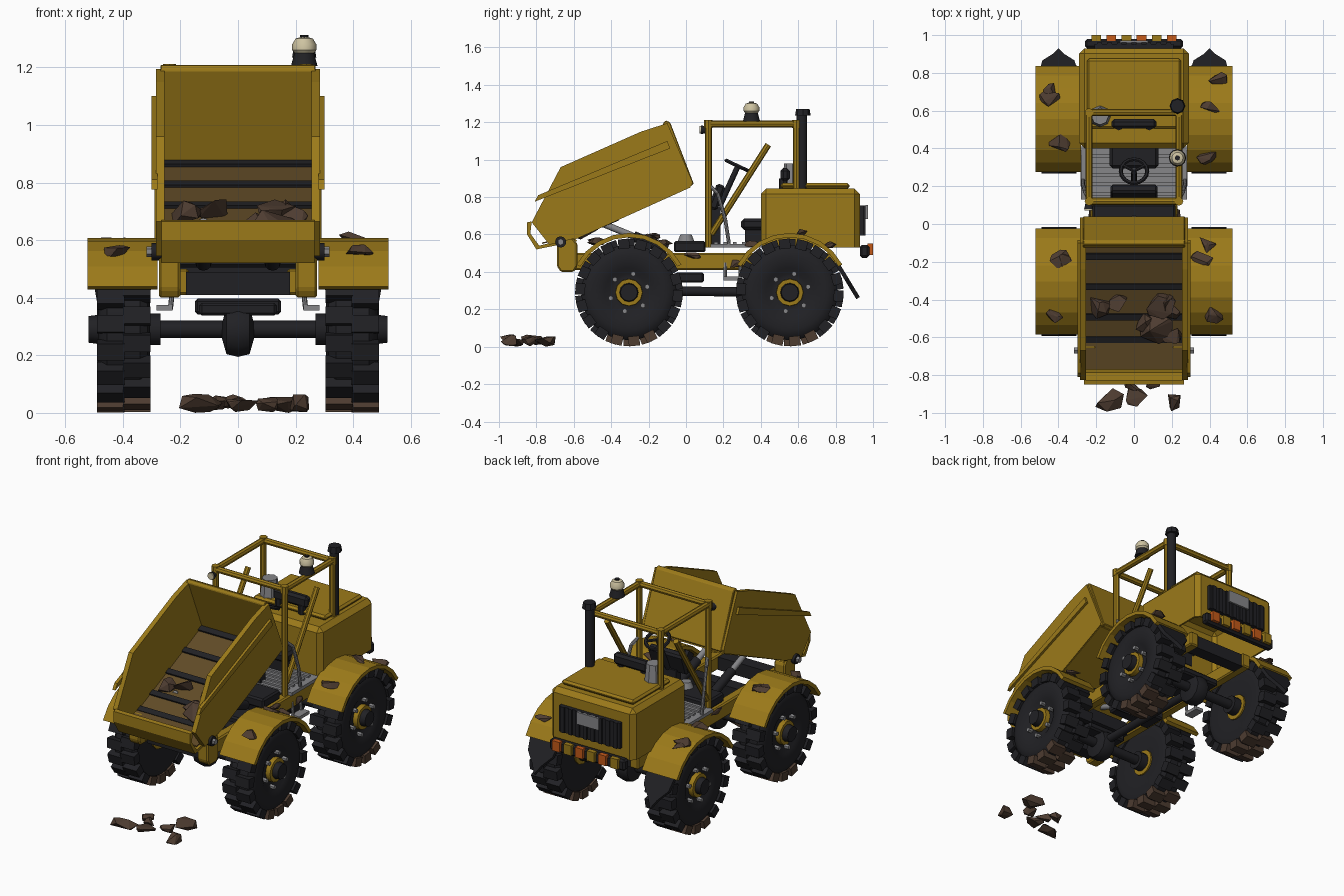
import bpy, bmesh, math, random
from mathutils import Vector, Matrix, Euler

if "Cube" in bpy.data.objects:
    bpy.data.objects.remove(bpy.data.objects["Cube"])

random.seed(4)

def material(name, rgb):
    m = bpy.data.materials.new(name)
    m.diffuse_color = (*rgb, 1)
    m.use_nodes = True
    m.node_tree.nodes["Principled BSDF"].inputs["Base Color"].default_value = m.diffuse_color
    return m

YEL = material("yellow_paint", (0.33, 0.195, 0.01))
BLK = material("black_rubber", (0.015, 0.015, 0.018))
MUD = material("mud", (0.075, 0.045, 0.03))
RUST = material("worn_floor", (0.12, 0.07, 0.02))
ORG = material("orange_lens", (0.55, 0.1, 0.01))
CRM = material("cream_lens", (0.62, 0.55, 0.36))
GRY = material("grey_metal", (0.24, 0.24, 0.25))

def finish(name, bm, mat, smooth=False, bevel=0):
    bmesh.ops.recalc_face_normals(bm, faces=bm.faces)
    me = bpy.data.meshes.new(name)
    bm.to_mesh(me)
    bm.free()
    ob = bpy.data.objects.new(name, me)
    bpy.context.collection.objects.link(ob)
    me.materials.append(mat)
    if bevel:
        b = ob.modifiers.new("bevel", 'BEVEL')
        b.width, b.segments, b.limit_method = bevel, 1, 'ANGLE'
    if smooth:
        bpy.ops.object.select_all(action='DESELECT')
        ob.select_set(True)
        bpy.context.view_layer.objects.active = ob
        bpy.ops.object.shade_smooth_by_angle(angle=math.radians(35))
    return ob

def box(name, c, s, mat, rx=0, bevel=0):
    bm = bmesh.new()
    bmesh.ops.create_cube(bm, size=1, matrix=Matrix.LocRotScale(Vector(c), Euler((rx, 0, 0)), Vector(s)))
    return finish(name, bm, mat, bevel=bevel)

def rod(name, p, q, r, mat, r2=None, n=12):
    p, q = Vector(p), Vector(q)
    d = q - p
    bm = bmesh.new()
    m = Matrix.Translation((p + q) / 2) @ d.to_track_quat('Z', 'Y').to_matrix().to_4x4()
    bmesh.ops.create_cone(bm, cap_ends=True, segments=n, radius1=r, radius2=r if r2 is None else r2,
                          depth=d.length, matrix=m)
    return finish(name, bm, mat, smooth=n > 8)

def pipe(name, pts, r, mat):
    for i in range(len(pts) - 1):
        rod(f"{name}_{i}", pts[i], pts[i + 1], r, mat, n=8)

def prism(name, prof, x0, x1, mat, bevel=0):
    """Extrude a (y, z) outline from x0 to x1."""
    bm = bmesh.new()
    f = bm.faces.new([bm.verts.new((x0, y, z)) for y, z in prof])
    ext = bmesh.ops.extrude_face_region(bm, geom=[f])["geom"]
    bmesh.ops.translate(bm, vec=(x1 - x0, 0, 0), verts=[v for v in ext if isinstance(v, bmesh.types.BMVert)])
    return finish(name, bm, mat, bevel=bevel)

def lathe(name, prof, c, axis, mat, n=32, flip=1):
    """Spin an (r, height) profile around the x or z axis through c."""
    bm = bmesh.new()
    rings = []
    for r, h in prof:
        ring = []
        for i in range(n):
            a = 2 * math.pi * i / n
            u, v = r * math.cos(a), r * math.sin(a)
            ring.append(bm.verts.new(Vector((flip * h, u, v) if axis == 'x' else (u, v, h)) + Vector(c)))
        rings.append(ring)
    for a, b in zip(rings, rings[1:]):
        for i in range(n):
            bm.faces.new((a[i], a[(i + 1) % n], b[(i + 1) % n], b[i]))
    bm.faces.new(rings[0])
    bm.faces.new(rings[-1])
    return finish(name, bm, mat, smooth=True)

def rock(name, c, s):
    bm = bmesh.new()
    for _ in range(11):
        v = Vector([random.gauss(0, 1) for _ in range(3)]).normalized()
        bm.verts.new(Vector(c) + Vector((v.x * s[0], v.y * s[1], v.z * s[2])))
    bmesh.ops.convex_hull(bm, input=bm.verts)
    bmesh.ops.delete(bm, geom=[v for v in bm.verts if not v.link_faces], context='VERTS')
    return finish(name, bm, MUD)

def lugs(name, sx, y):
    for label, muddy, mat in (("", False, BLK), ("_muddy", True, MUD)):
        bm = bmesh.new()
        for row, x in enumerate((0.352, 0.442)):
            for i in range(18):
                a = 2 * math.pi * (i + row * 0.3) / 18
                z = 0.29 - 0.261 * math.cos(a)
                if (z < 0.06) == muddy:
                    m = Matrix.Translation((sx * x, y, 0.29)) @ Matrix.Rotation(a, 4, 'X')
                    m = m @ Matrix.Translation((0, 0, -0.261)) @ Matrix.Diagonal((0.096, 0.06, 0.052, 1))
                    bmesh.ops.create_cube(bm, size=1, matrix=m)
        finish(name + label, bm, mat)

# wheels, fenders and axles
TYRE = [(0.08, 0.33), (0.2, 0.305), (0.235, 0.315), (0.255, 0.34), (0.255, 0.455), (0.235, 0.475),
        (0.2, 0.487), (0.13, 0.475), (0.1, 0.455), (0.08, 0.455)]
for y, end in ((-0.305, "front"), (0.555, "rear")):
    for sx in (-1, 1):
        n = f"{end}_{'left' if sx < 0 else 'right'}"
        lathe(n + "_tyre", TYRE, (0, y, 0.29), 'x', BLK, flip=sx)
        lugs(n + "_tread", sx, y)
        rod(n + "_rim", (sx * 0.32, y, 0.29), (sx * 0.485, y, 0.29), 0.08, YEL, 0.072)
        rod(n + "_hub", (sx * 0.46, y, 0.29), (sx * 0.52, y, 0.29), 0.054, BLK, 0.046)
        for i in range(6):
            a = math.pi * i / 3 + 0.3
            by, bz = y + 0.102 * math.cos(a), 0.29 + 0.102 * math.sin(a)
            rod(n + "_bolt", (sx * 0.45, by, bz), (sx * 0.485, by, bz), 0.014, GRY, n=6)
        arc = [math.radians(28 + 124 * i / 8) for i in range(9)]
        prof = [(y + 0.318 * math.cos(a), 0.29 + 0.318 * math.sin(a)) for a in arc]
        prof += [(y + 0.295 * math.cos(a), 0.29 + 0.295 * math.sin(a)) for a in reversed(arc)]
        prism(n + "_fender", prof, sx * 0.28, sx * 0.522, YEL)
        for _ in range(3):
            a = math.radians(random.uniform(50, 130))
            rock(n + "_mud_clod", (sx * random.uniform(0.36, 0.46), y + 0.322 * math.cos(a), 0.29 + 0.322 * math.sin(a)),
                 (0.06, 0.055, 0.022))
        rod(n + "_axle_flange", (sx * 0.27, y, 0.29), (sx * 0.34, y, 0.29), 0.055, BLK)
    rod(end + "_axle", (-0.3, y, 0.29), (0.3, y, 0.29), 0.03, BLK)
    lathe(end + "_differential", [(0.03, -0.055), (0.085, -0.04), (0.095, 0), (0.085, 0.04), (0.03, 0.055)],
          (0, y, 0.285), 'x', BLK, n=10)
    box(end + "_axle_mount", (0, y, 0.36), (0.27, 0.12, 0.045), BLK, bevel=0.01)
rod("drive_shaft", (0, -0.3, 0.3), (0, 0.55, 0.29), 0.025, BLK)
box("gearbox", (0, 0.02, 0.37), (0.3, 0.15, 0.055), BLK, bevel=0.01)

# pointed mud flaps behind the rear wheels
for sx in (-1, 1):
    bm = bmesh.new()
    outline = [(-0.1, 0), (0.1, 0), (0.085, 0.45), (0.03, 0.75), (0, 1), (-0.03, 0.75), (-0.085, 0.45)]
    bm.faces.new([bm.verts.new((sx * 0.4 + x, 0.805 + 0.115 * t, 0.45 - 0.19 * t)) for x, t in outline])
    flap = finish("mud_flap", bm, BLK)
    solid = flap.modifiers.new("thick", 'SOLIDIFY')
    solid.thickness, solid.offset = 0.022, 0

# chassis
for sx in (-1, 1):
    box("chassis_rail", (sx * 0.2, 0.085, 0.455), (0.06, 1.43, 0.09), YEL, bevel=0.008)
    prism("skip_pivot_post", [(-0.69, 0.43), (-0.67, 0.4), (-0.6, 0.4), (-0.58, 0.43), (-0.58, 0.55), (-0.61, 0.585),
                              (-0.66, 0.585), (-0.69, 0.55)], sx * 0.2, sx * 0.275, YEL, 0.008)
    rod("pivot_pin", (sx * 0.26, -0.67, 0.56), (sx * 0.3, -0.67, 0.56), 0.03, BLK)
    rod("pivot_nut", (sx * 0.3, -0.67, 0.56), (sx * 0.318, -0.67, 0.56), 0.018, GRY, n=6)
    rod("ram_sleeve", (sx * 0.12, -0.1, 0.52), (sx * 0.12, -0.28, 0.59), 0.028, BLK)
    rod("ram_piston", (sx * 0.12, -0.28, 0.59), (sx * 0.12, -0.45, 0.66), 0.018, GRY)
    box("side_step", (sx * 0.255, 0.25, 0.365), (0.055, 0.1, 0.02), GRY)
    for y in (0.21, 0.29):
        rod("step_hanger", (sx * 0.235, y, 0.36), (sx * 0.225, y, 0.45), 0.009, GRY, n=8)
    rock("rail_mud", (sx * 0.23, 0.26, 0.44), (0.02, 0.05, 0.025))
    rock("rail_mud", (sx * 0.23, 0.03, 0.485), (0.02, 0.06, 0.02))
for y in (-0.6, -0.31, 0.3, 0.75):
    box("cross_member", (0, y, 0.45), (0.36, 0.08, 0.08), BLK)
box("deck_plate", (0, 0.02, 0.535), (0.44, 0.17, 0.06), BLK, bevel=0.01)
rod("joint_pin", (0, 0, 0.55), (0, 0, 0.6), 0.05, GRY, 0.03)
box("cab_floor", (0, 0.27, 0.54), (0.56, 0.28, 0.02), GRY)
for i in range(5):
    box("floor_slat", (0, 0.16 + i * 0.05, 0.555), (0.48, 0.02, 0.012), GRY)

# tipped skip
side = [(-0.1, 1.195), (-0.24, 1.15), (-0.67, 0.96), (-0.825, 0.665), (-0.73, 0.545), (-0.57, 0.585), (0.03, 0.86), (0.035, 0.88)]
for sx in (-1, 1):
    prism("skip_side", side, sx * 0.255, sx * 0.285, YEL)
    prism("skip_side_rail", [(-0.81, 0.775), (-0.79, 0.81), (-0.1, 1.1), (-0.085, 1.06)], sx * 0.28, sx * 0.3, YEL)
prism("skip_back_wall", [(-0.125, 1.19), (-0.11, 1.21), (-0.085, 1.2), (0.042, 0.87), (0.015, 0.855)], -0.27, 0.27, YEL, 0.004)
prism("skip_underside", [(0.02, 0.868), (0.025, 0.852), (-0.6, 0.57), (-0.6, 0.588)], -0.28, 0.28, YEL)
prism("skip_floor", [(0.0, 0.866), (0.0, 0.859), (-0.6, 0.588), (-0.77, 0.55), (-0.77, 0.557), (-0.6, 0.596)], -0.255, 0.255, RUST)
prism("skip_front_lip", [(-0.825, 0.67), (-0.85, 0.665), (-0.85, 0.6), (-0.8, 0.52), (-0.58, 0.565), (-0.6, 0.585),
                         (-0.785, 0.54), (-0.832, 0.605)], -0.265, 0.265, YEL)
for y in (-0.01, -0.17, -0.33, -0.49, -0.61):
    box("skip_floor_rib", (0, y, 0.866 + y * 0.452), (0.51, 0.035, 0.022), BLK, rx=0.424)
for x, y, s in [(-0.19, -0.44, .07), (-0.06, -0.43, .075), (0.14, -0.43, .085), (0.05, -0.52, .06), (0.12, -0.55, .1),
                (0.19, -0.47, .055), (0.16, -0.42, .06), (0.2, -0.59, .06)]:
    rock("skip_rock", (x, y, 0.89 + y * 0.452), (s, s * 0.9, s * 0.7))
for x, y, s in [(-0.14, -0.925, .09), (0.01, -0.91, .065), (0.21, -0.935, .06), (0.0, -0.84, .055),
                (-0.06, -0.8, .045), (0.1, -0.83, .05), (0.16, -0.74, .075)]:
    rock("ground_rock", (x, y, 0.033), (s, s * 0.95, 0.034))

# engine hood, open underneath
bm = bmesh.new()
bmesh.ops.create_cube(bm, size=1, matrix=Matrix.Translation((0, 0.665, 0.687)) @ Matrix.Diagonal((0.58, 0.53, 0.315, 1)))
bmesh.ops.delete(bm, geom=[f for f in bm.faces if f.calc_center_median().z < 0.54], context='FACES_ONLY')
hood = finish("engine_hood", bm, YEL, bevel=0.028)
solid = hood.modifiers.new("thick", 'SOLIDIFY')
solid.thickness, solid.offset = 0.012, -1
box("hood_top_panel", (0, 0.69, 0.86), (0.5, 0.37, 0.03), YEL, bevel=0.012)
box("rear_grille", (0, 0.94, 0.675), (0.42, 0.025, 0.16), BLK)
for i in range(8):
    box("grille_slat", (-0.182 + i * 0.052, 0.953, 0.675), (0.026, 0.015, 0.16), BLK)
box("blank_rear_plate", (0, 0.966, 0.72), (0.15, 0.012, 0.075), GRY)
box("rear_bumper", (0, 0.955, 0.51), (0.52, 0.05, 0.07), BLK, bevel=0.012)
for i in range(6):
    box("tail_light", (-0.2 + i * 0.08, 0.985, 0.52), (0.052, 0.03, 0.062), ORG if i % 2 else YEL)

# exhaust and air filter
rod("exhaust_pipe", (0.23, 0.62, 0.84), (0.23, 0.62, 1.24), 0.028, BLK)
rod("exhaust_cap", (0.23, 0.625, 1.235), (0.23, 0.625, 1.27), 0.042, BLK, 0.036, n=8)
rod("air_filter", (-0.18, 0.57, 0.86), (-0.18, 0.57, 0.98), 0.058, GRY, 0.045, n=8)

# seat and controls
box("seat_cushion", (0, 0.36, 0.655), (0.26, 0.13, 0.06), BLK, bevel=0.015)
box("seat_base", (0, 0.365, 0.59), (0.2, 0.1, 0.08), BLK)
box("head_rest", (0, 0.53, 0.92), (0.24, 0.05, 0.07), BLK, bevel=0.015)
for x in (-0.08, 0.08):
    rod("head_rest_spring", (x, 0.52, 0.84), (x, 0.52, 0.9), 0.024, BLK, n=8)
box("dashboard", (0, 0.165, 0.8), (0.25, 0.05, 0.14), BLK, rx=-0.35, bevel=0.012)
box("dashboard_stand", (0, 0.16, 0.65), (0.12, 0.05, 0.2), BLK)
rod("steering_column", (0, 0.18, 0.75), (0, 0.275, 0.96), 0.015, BLK)
bm = bmesh.new()
turn = Matrix.Translation((0, 0.28, 0.965)) @ Matrix.Rotation(-0.44, 4, 'X')
grid = [[bm.verts.new(turn @ Vector(((0.07 + 0.011 * math.cos(b)) * math.cos(a), (0.07 + 0.011 * math.cos(b)) * math.sin(a),
        0.011 * math.sin(b)))) for b in [j * math.pi / 3 for j in range(6)]] for a in [i * math.pi / 8 for i in range(16)]]
for i in range(16):
    for j in range(6):
        k, l = (i + 1) % 16, (j + 1) % 6
        bm.faces.new((grid[i][j], grid[k][j], grid[k][l], grid[i][l]))
finish("steering_wheel", bm, BLK, smooth=True)
for a in (0.5, 2.64, 4.71):
    rod("wheel_spoke", turn @ Vector((0, 0, 0)), turn @ Vector((0.07 * math.cos(a), 0.07 * math.sin(a), 0)), 0.009, BLK, n=6)

# roll cage, handrails and diagonal braces
for sx in (-1, 1):
    x = sx * 0.238
    pipe("cage_side", [(x, 0.12, 0.53), (x, 0.12, 1.19), (x, 0.59, 1.19), (x, 0.59, 0.83)], 0.019, YEL)
    rod("cage_brace", (x, 0.135, 0.6), (x, 0.44, 1.08), 0.017, YEL, n=8)
    pipe("handrail", [(sx * 0.27, 0.23, 0.55), (sx * 0.27, 0.21, 0.68), (sx * 0.26, 0.17, 0.82), (x, 0.13, 0.86)], 0.01, GRY)
    for y in (0.12, 0.59):
        rod("cage_corner", (x, y, 1.168), (x, y, 1.212), 0.023, YEL, n=8)
for y in (0.12, 0.59):
    rod("cage_crossbar", (-0.24, y, 1.19), (0.24, y, 1.19), 0.019, YEL, n=8)

# beacon and work lamp
rod("beacon_base", (0.23, 0.35, 1.205), (0.23, 0.35, 1.25), 0.046, BLK, 0.034)
lathe("beacon_dome", [(0.03, 1.245), (0.042, 1.26), (0.042, 1.28), (0.03, 1.3), (0.012, 1.305)], (0.23, 0.35, 0), 'z', CRM, n=12)
rod("beacon_cap", (0.23, 0.35, 1.3), (0.23, 0.35, 1.312), 0.014, BLK, n=8)
rod("work_lamp", (-0.24, 0.105, 1.16), (-0.24, 0.08, 1.16), 0.018, BLK, 0.024)
rod("work_lamp_lens", (-0.24, 0.08, 1.16), (-0.24, 0.072, 1.16), 0.021, CRM)
